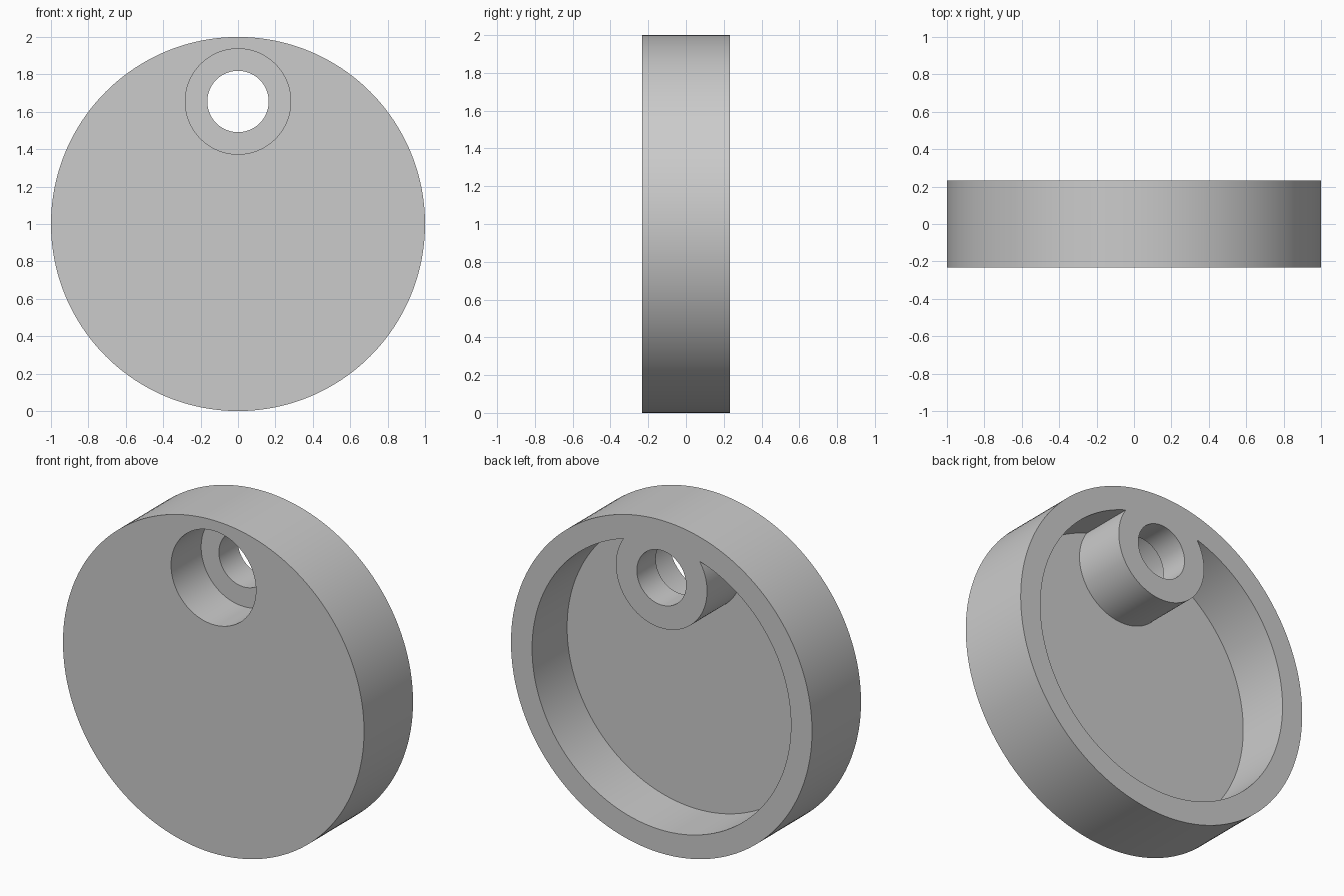
import bpy
import math

cube = bpy.data.objects.get("Cube")
if cube:
    bpy.data.objects.remove(cube, do_unlink=True)

RADIUS = 1.0
HALF = 0.2325            # half of the thickness
FLOOR_Y = -0.10          # inner side of the front wall
BORE_END = 0.053         # bottom of the front counterbore
HOLE_Z = 1.655
OVER = 0.1               # how far cutters reach past the surface

# Plain grey material
grey = bpy.data.materials.new("light_grey")
grey.use_nodes = True
colour = (0.6, 0.6, 0.6, 1.0)
grey.diffuse_color = colour
grey.node_tree.nodes["Principled BSDF"].inputs["Base Color"].default_value = colour


def cylinder(name, radius, y0, y1, z, sides=128):
    """Cylinder along y from y0 to y1."""
    bpy.ops.mesh.primitive_cylinder_add(
        vertices=sides, radius=radius, depth=y1 - y0,
        location=(0, (y0 + y1) / 2, z), rotation=(math.pi / 2, 0, 0))
    obj = bpy.context.object
    obj.name = name
    obj.data.materials.append(grey)
    return obj


def cut(target, cutter):
    """Subtract the cutter from the target and remove it."""
    mod = target.modifiers.new("cut", "BOOLEAN")
    mod.operation = "DIFFERENCE"
    mod.solver = "EXACT"
    mod.object = cutter
    bpy.context.view_layer.objects.active = target
    bpy.ops.object.modifier_apply(modifier=mod.name)
    bpy.data.objects.remove(cutter, do_unlink=True)


# Round body
body = cylinder("round_cap", RADIUS, -HALF, HALF, RADIUS, 192)

# Hollow back, leaving the boss standing against the rim
pocket = cylinder("pocket", 0.86, FLOOR_Y, HALF + OVER, RADIUS, 192)
boss = cylinder("boss", 0.303, FLOOR_Y - OVER, HALF + 2 * OVER, HOLE_Z)
cut(pocket, boss)
cut(body, pocket)

# Counterbore from the front and hole through the boss
cut(body, cylinder("counterbore", 0.282, -HALF - OVER, BORE_END, HOLE_Z))
cut(body, cylinder("through_hole", 0.164, -HALF, HALF + OVER, HOLE_Z))

# Smooth walls with sharp rims
bpy.ops.object.select_all(action="DESELECT")
body.select_set(True)
bpy.context.view_layer.objects.active = body
bpy.ops.object.shade_smooth_by_angle(angle=math.radians(30))
